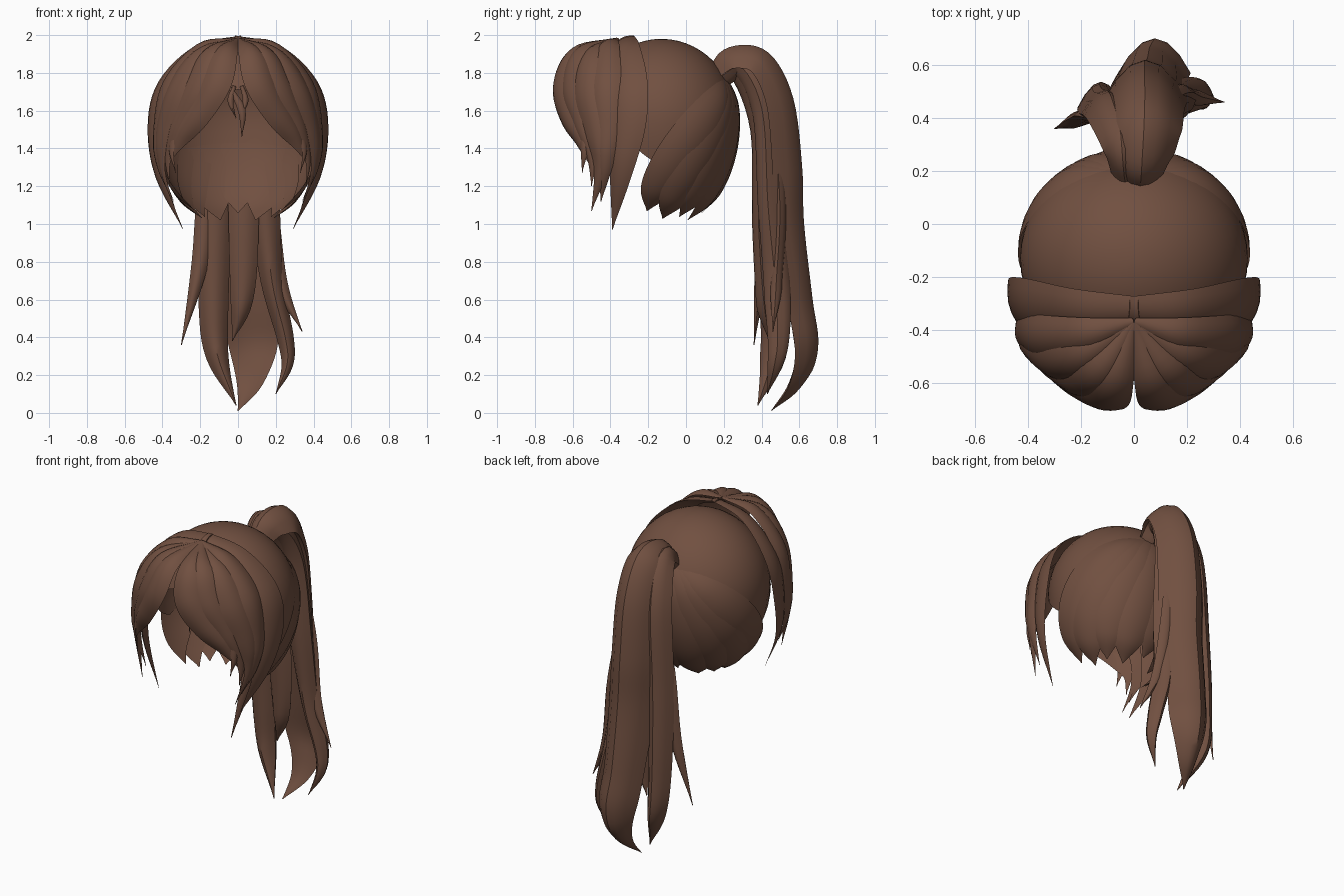
import bpy, bmesh
from math import sin, cos, radians, pi
from mathutils import Vector

cube = bpy.data.objects.get("Cube")
if cube:
    bpy.data.objects.remove(cube, do_unlink=True)

# One brown for all hair
brown = bpy.data.materials.new("chestnut_brown")
brown.use_nodes = True
BROWN = (0.165, 0.08, 0.052, 1)
brown.diffuse_color = BROWN
brown.node_tree.nodes["Principled BSDF"].inputs["Base Color"].default_value = BROWN

HEAD = Vector((0, -.13, 1.55))
FRINGE = Vector((0, -.3, 1.6))


def finish(name, bm):
    """Turn a bmesh into a smooth shaded object with sharp creases."""
    bmesh.ops.recalc_face_normals(bm, faces=bm.faces)
    mesh = bpy.data.meshes.new(name)
    bm.to_mesh(mesh)
    bm.free()
    mesh.materials.append(brown)
    obj = bpy.data.objects.new(name, mesh)
    bpy.context.collection.objects.link(obj)
    bpy.ops.object.select_all(action='DESELECT')
    obj.select_set(True)
    bpy.context.view_layer.objects.active = obj
    bpy.ops.object.shade_smooth_by_angle(angle=radians(35))
    return obj


def smooth_path(points, steps=6):
    """Catmull-Rom curve through (x, y, z, half width) points."""
    pts = [Vector(p) for p in points]
    pts = [2 * pts[0] - pts[1]] + pts + [2 * pts[-1] - pts[-2]]
    out = []
    for a, b, c, d in zip(pts, pts[1:], pts[2:], pts[3:]):
        for i in range(steps):
            t = i / steps
            out.append(b + (c - a) * t / 2 + (2 * a - 5 * b + 4 * c - d) * t * t / 2
                       + (3 * b - a - 3 * c + d) * t ** 3 / 2)
    return out + [pts[-2]]


def lock(name, points, thick=.03, centre=None, wrap=.45, flip=1, under=.25):
    """Loft a lens shaped lock; it faces away from centre, or hangs level in x."""
    path = smooth_path(points)
    widest = max(p.w for p in path)
    across = [-1, -.7, -.35, 0, .35, .7, 1]
    section = [(u, 1 - u * u) for u in across]
    section += [(u, -under * (1 - u * u)) for u in across[-2:0:-1]]
    bm = bmesh.new()
    rings = []
    for i, p in enumerate(path):
        tangent = (path[min(i + 1, len(path) - 1)] - path[max(i - 1, 0)]).xyz.normalized()
        if centre:
            out = p.xyz - centre
            out = (out - tangent * out.dot(tangent)).normalized()
            side = tangent.cross(out)
        else:
            side = Vector((1, 0, 0))
            side = (side - tangent * side.dot(tangent)).normalized()
            out = side.cross(tangent)
        w = max(p.w, .002)
        depth = thick * min(1, 1.5 * w / widest)
        ring = []
        for u, h in section:
            v = p.xyz + side * u * w + out * (h * depth - (u * w) ** 2 / (2 * wrap))
            ring.append(bm.verts.new((v.x * flip, v.y, v.z)))
        rings.append(ring)
    n = len(section)
    for a, b in zip(rings, rings[1:]):
        for k in range(n):
            bm.faces.new((a[k], a[(k + 1) % n], b[(k + 1) % n], b[k]))
    bm.faces.new(rings[0])
    bm.faces.new(rings[-1])
    return finish(name, bm)


def pair(name, points, **options):
    """A lock on each side of the head."""
    for label, flip in (("left", 1), ("right", -1)):
        lock(label + "_" + name, points, flip=flip, **options)


def scalp(azimuth, polar, scale=1):
    """Point on the head; azimuth is measured from the back."""
    a, p = radians(azimuth), radians(polar)
    height = .43 if polar < 90 else .58
    return HEAD + scale * Vector((.43 * sin(p) * sin(a), .4 * sin(p) * cos(a), height * cos(p)))


# Cap: thin shell, cut high over the face and tucked under the back locks
bm = bmesh.new()
SEG, ROWS = 48, 16
rows = []
for j in range(1, ROWS + 1):
    row = []
    for i in range(SEG):
        az = 360 * i / SEG
        c = cos(radians(az))
        limit = 114 - 12 * c if c > 0 else 114 - 46 * (-c) ** 1.5
        row.append(bm.verts.new(scalp(az, limit * j / ROWS)))
    rows.append(row)
top = bm.verts.new(scalp(0, 0))
for i in range(SEG):
    k = (i + 1) % SEG
    bm.faces.new((top, rows[0][i], rows[0][k]))
    for a, b in zip(rows, rows[1:]):
        bm.faces.new((a[i], b[i], b[k], a[k]))
finish("hair_cap", bm)


# Back locks: sweep from the ponytail root around the head to the nape
def back_path(azimuth, end):
    path = []
    for i in range(7):
        t = i / 6
        p = scalp(azimuth * t ** .75, 55 + (end - 55) * t, 1 + .012 * sin(pi * t))
        path.append((*p, .025 + .11 * sin(pi * t ** 1.1) if i < 6 else 0))
    return path


lock("nape_lock", back_path(0, 148), thick=.012, centre=HEAD, under=.1)
for number, (azimuth, end) in enumerate([(32, 156), (60, 152), (88, 154), (110, 146)]):
    pair(f"back_lock_{number}", back_path(azimuth, end), thick=.015, centre=HEAD, under=.1)

# Fringe: locks fan out from the parting and sweep to the temples
PART = (0, -.37, 1.98, .015)
fringe = [
    [PART, (.07, -.59, 1.91, .07), (.12, -.67, 1.75, .09), (.22, -.63, 1.58, .08),
     (.31, -.56, 1.45, .05), (.36, -.52, 1.33, 0)],
    [PART, (.13, -.56, 1.91, .07), (.22, -.61, 1.74, .09), (.31, -.56, 1.55, .07),
     (.37, -.5, 1.35, .03), (.36, -.5, 1.2, 0)],
    [PART, (.2, -.5, 1.9, .07), (.33, -.52, 1.72, .09), (.4, -.47, 1.5, .08),
     (.4, -.45, 1.3, .04), (.33, -.5, 1.07, 0)],
    [PART, (.2, -.42, 1.93, .07), (.37, -.43, 1.74, .09), (.42, -.42, 1.5, .08),
     (.41, -.43, 1.3, .04), (.34, -.45, 1.12, 0)],
]
for number, points in enumerate(fringe):
    pair(f"fringe_lock_{number}", points, centre=FRINGE, thick=.025, under=.1)
pair("fringe_wisp", [(.27, -.57, 1.6, .02), (.35, -.54, 1.42, .025), (.33, -.55, 1.27, 0)],
     thick=.01, centre=FRINGE)

# Broad bands that cross the crown and hang in front of the ears
pair("side_band", [(-.02, -.33, 1.975, .06), (.21, -.33, 1.915, .09), (.39, -.32, 1.735, .12),
                   (.445, -.32, 1.52, .11), (.415, -.35, 1.25, .06), (.29, -.39, .97, 0)],
     thick=.02, centre=HEAD, under=.1)

# Small loose strands over the brow
lock("brow_strand_long", [(-.04, -.5, 1.72, .01), (.02, -.53, 1.6, .02), (.02, -.52, 1.46, 0)],
     thick=.01, centre=HEAD)
pair("brow_strand_short", [(.02, -.5, 1.73, .01), (.04, -.52, 1.65, .015), (.01, -.52, 1.56, 0)],
     thick=.01, centre=HEAD)

# Ponytail: broad outer lock curled around the inner locks, and loose wisps
lock("ponytail_main",
     [(.02, .15, 1.79, .08), (.03, .25, 1.88, .12), (.04, .4, 1.86, .14), (.04, .51, 1.65, .15),
      (.04, .555, 1.3, .16), (.05, .565, 1, .16), (.06, .61, .6, .14), (.08, .64, .35, .13),
      (.06, .57, .15, .07), (0, .45, .01, 0)],
     thick=.06, wrap=.13, under=.7)
lock("ponytail_right_lock",
     [(-.03, .17, 1.78, .05), (-.05, .3, 1.84, .07), (-.09, .42, 1.6, .09), (-.12, .44, 1.1, .09),
      (-.13, .46, .6, .08), (-.11, .46, .3, .06), (-.01, .38, .04, 0)],
     thick=.07, wrap=.2, under=1)
lock("ponytail_left_lock",
     [(.05, .17, 1.78, .05), (.06, .3, 1.84, .07), (.1, .42, 1.6, .08), (.14, .45, 1.1, .08),
      (.18, .48, .7, .06), (.25, .49, .4, .045), (.26, .47, .25, .03), (.2, .43, .1, 0)],
     thick=.07, wrap=.2, under=1)
lock("ponytail_inner_lock",
     [(.02, .18, 1.77, .05), (.02, .28, 1.8, .07), (.02, .39, 1.5, .08), (.03, .4, 1, .08),
      (.02, .42, .6, .06), (-.03, .44, .38, 0)],
     thick=.05, wrap=.2, under=1)
lock("ponytail_right_wisp",
     [(-.08, .38, 1.6, .03), (-.16, .41, 1.2, .05), (-.2, .4, .8, .045), (-.3, .36, .36, 0)],
     thick=.03, under=1)
lock("ponytail_left_wisp",
     [(.1, .46, 1.6, .03), (.16, .5, 1.1, .05), (.22, .48, .7, .04), (.34, .46, .43, 0)],
     thick=.03, under=1)
